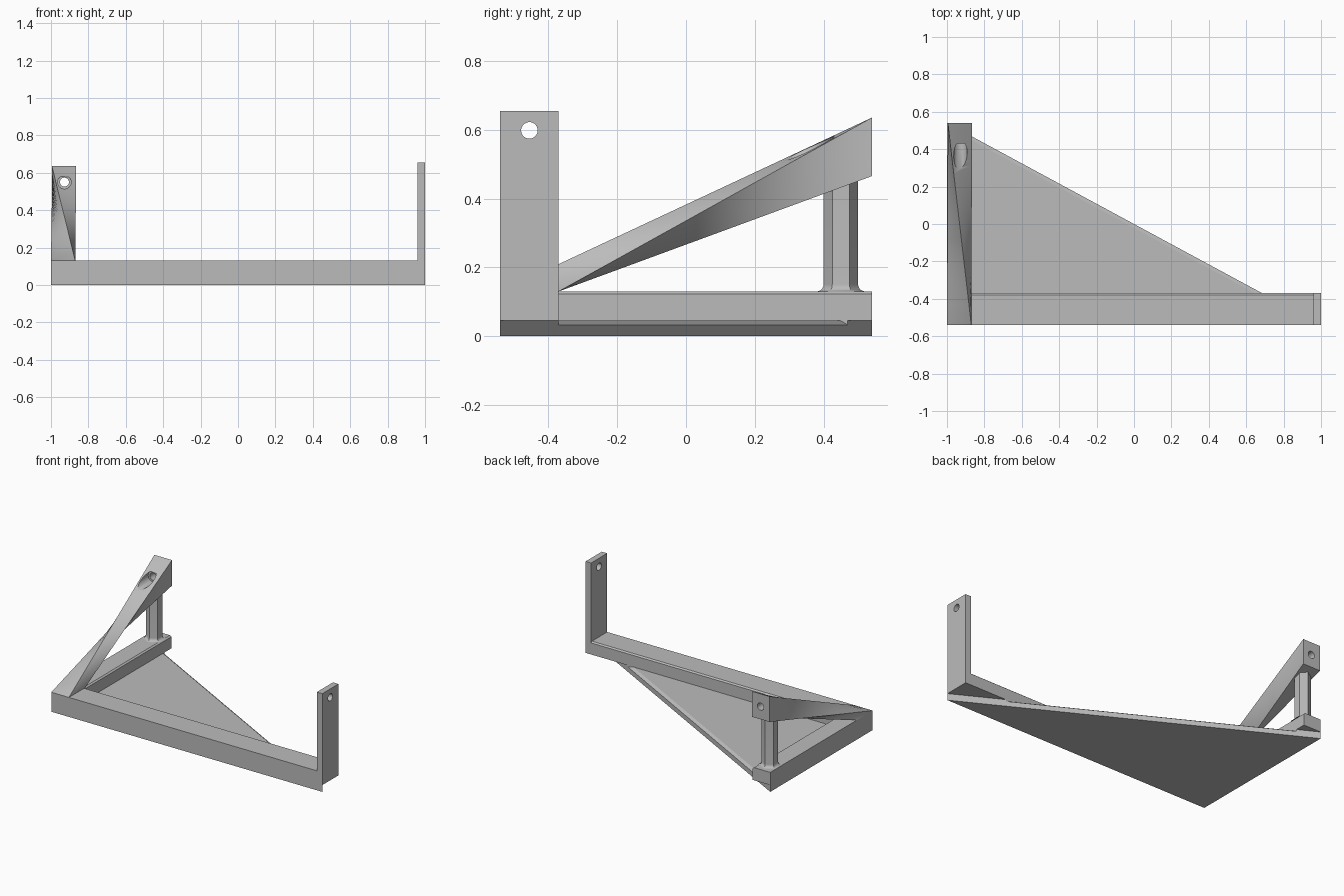
import bpy, bmesh, math
from mathutils import Vector

if "Cube" in bpy.data.objects:
    bpy.data.objects.remove(bpy.data.objects["Cube"])

grey = bpy.data.materials.new("plain grey")
grey.diffuse_color = (0.5, 0.5, 0.5, 1)
grey.use_nodes = True
grey.node_tree.nodes["Principled BSDF"].inputs["Base Color"].default_value = grey.diffuse_color


def loft(name, rings, triangulate=False):
    """Closed solid through rings of equal point count."""
    bm = bmesh.new()
    vs = [[bm.verts.new(p) for p in r] for r in rings]
    n = len(rings[0])
    for a, b in zip(vs, vs[1:]):
        for i in range(n):
            j = (i + 1) % n
            bm.faces.new((a[i], a[j], b[j], b[i]))
    bm.faces.new(vs[0][::-1])
    bm.faces.new(vs[-1])
    bmesh.ops.recalc_face_normals(bm, faces=bm.faces)
    if triangulate:
        bmesh.ops.triangulate(bm, faces=bm.faces)
    me = bpy.data.meshes.new(name)
    bm.to_mesh(me)
    bm.free()
    ob = bpy.data.objects.new(name, me)
    bpy.context.collection.objects.link(ob)
    me.materials.append(grey)
    return ob


def flat(poly, z):
    return [(x, y, z) for x, y in poly]


def circle(axis, centre, r, n=40):
    """Ring of points around the x or y axis."""
    out = []
    for i in range(n):
        a = 2 * math.pi * i / n
        u, v = r * math.cos(a), r * math.sin(a)
        d = (0, u, v) if axis == 'x' else (u, 0, v)
        out.append(Vector(centre) + Vector(d))
    return out


def cut(ob, cutter):
    m = ob.modifiers.new("hole", 'BOOLEAN')
    m.operation, m.solver, m.object = 'DIFFERENCE', 'EXACT', cutter
    bpy.context.view_layer.objects.active = ob
    bpy.ops.object.modifier_apply(modifier=m.name)
    bpy.data.objects.remove(cutter)


def smooth(ob):
    bpy.ops.object.select_all(action='DESELECT')
    ob.select_set(True)
    bpy.context.view_layer.objects.active = ob
    bpy.ops.object.shade_smooth_by_angle(angle=math.radians(30))


# triangular floor plate with a chamfered long edge
tri = [(-1, -.54), (1, -.54), (-1, .54)]
k = 0.981
tri_top = [(-1 + (x + 1) * k, -.54 + (y + .54) * k) for x, y in tri]
loft("floor_plate", [flat(tri, 0), flat(tri, .033), flat(tri_top, .045)])

# unchamfered ends of the plate below the two rails
for name, poly in (
        ("front_rail_foot", [(-1, -.54), (1, -.54), (.685, -.37), (-1, -.37)]),
        ("side_rail_foot", [(-1, -.37), (-.87, -.37), (-.87, .47), (-1, .54)])):
    loft(name, [flat(poly, .033), flat(poly, .045)])

# L-shaped rails, chamfered along the inner top edge
def rail(c):
    return [(-1, -.54), (1, -.54), (1, -.37 - c), (-.87 - c, -.37 - c),
            (-.87 - c, .54), (-1, .54)]

loft("rails", [flat(rail(0), .045), flat(rail(0), .122), flat(rail(.01), .13)])

# upright tab with a pin hole
rect = [(.96, -.54), (1, -.54), (1, -.37), (.96, -.37)]
tab = loft("upright_tab", [flat(rect, .122), flat(rect, .655)])
cut(tab, loft("tab_cutter", [circle('x', (x, -.455, .598), .024) for x in (.9, 1.1)]))
smooth(tab)

# twisted arm: flat footprint turning into an upright end
foot = [Vector(p) for p in ((-.87, -.54, .13), (-.87, -.37, .13), (-1, -.37, .13), (-1, -.54, .13))]
head = [Vector(p) for p in ((-.995, .54, .635), (-.865, .54, .635), (-.865, .54, .465), (-.995, .54, .465))]
N = 32
arm = loft("twisted_arm", [[a.lerp(b, i / N) for a, b in zip(foot, head)]
                           for i in range(N + 1)], True)
bore = ((.0, .036), (.43, .036), (.43, .024), (.6, .024))
cut(arm, loft("arm_cutter", [circle('y', (-.928, y, .55), r) for y, r in bore]))
smooth(arm)

# hexagonal strut with a flared foot
def hexagon(r, z):
    return [(-.935 + r * math.sin(i * math.pi / 3), .45 + r * math.cos(i * math.pi / 3), z)
            for i in range(6)]

flare = []
for i in range(7):
    a = i / 6 * math.pi / 2
    flare.append(hexagon(.05 + .021 * (1 - math.sin(a)), .13 + .021 * (1 - math.cos(a))))
strut = loft("strut", flare + [hexagon(.05, .48)])
smooth(strut)
